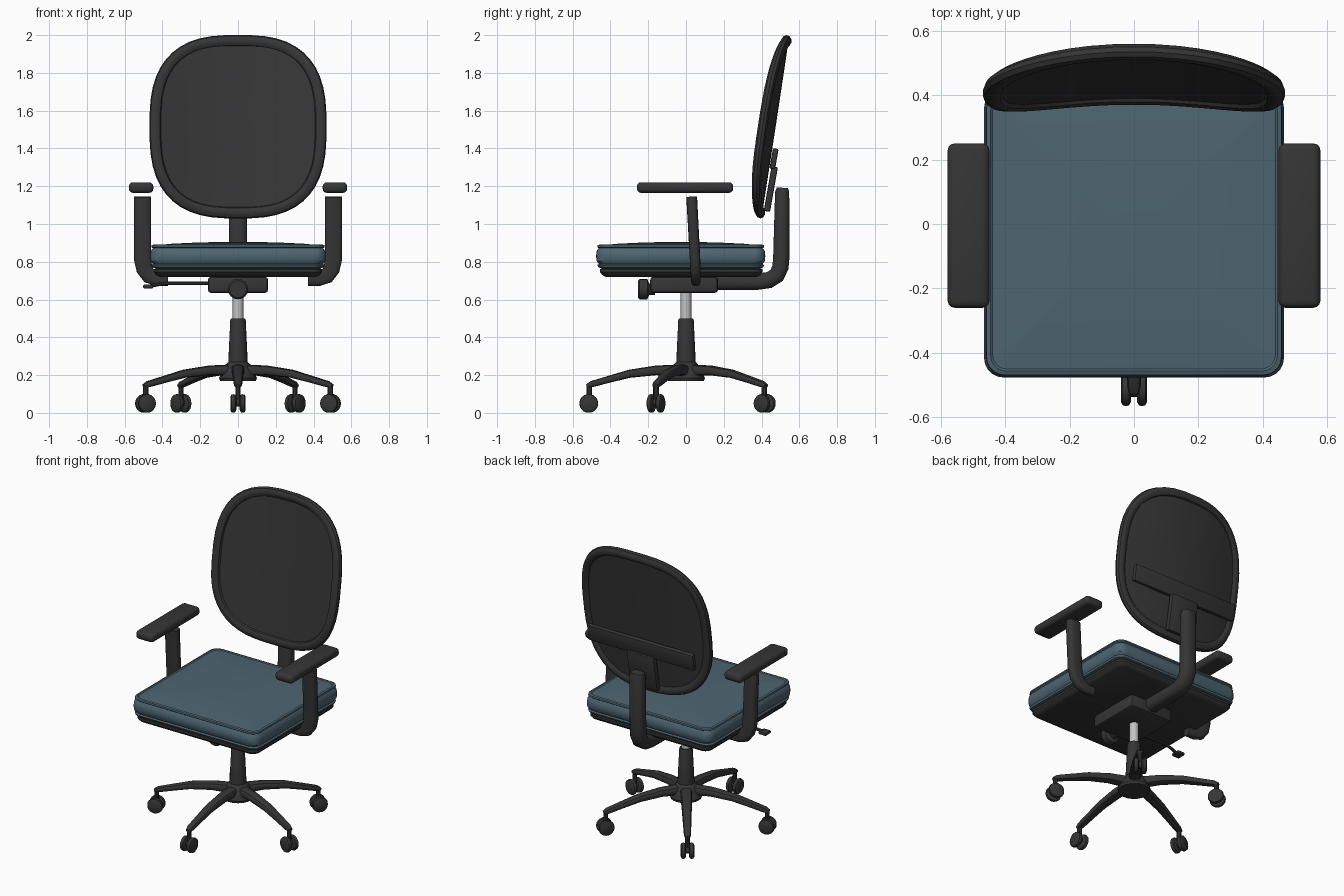
import bpy, bmesh, math
from mathutils import Vector, Matrix

if "Cube" in bpy.data.objects:
    bpy.data.objects.remove(bpy.data.objects["Cube"])


def material(name, rgb):
    m = bpy.data.materials.new(name)
    m.diffuse_color = (*rgb, 1)
    m.use_nodes = True
    m.node_tree.nodes["Principled BSDF"].inputs["Base Color"].default_value = m.diffuse_color
    return m


BLACK = material("black_plastic", (0.036, 0.036, 0.036))
BLUE = material("blue_fabric", (0.075, 0.13, 0.165))
SILVER = material("silver_metal", (0.55, 0.55, 0.56))


def finish(name, bm, mat, matrix=None, angle=35):
    bmesh.ops.recalc_face_normals(bm, faces=bm.faces)
    me = bpy.data.meshes.new(name)
    bm.to_mesh(me)
    bm.free()
    if matrix:
        me.transform(matrix)
    me.materials.append(mat)
    ob = bpy.data.objects.new(name, me)
    bpy.context.collection.objects.link(ob)
    bpy.ops.object.select_all(action='DESELECT')
    ob.select_set(True)
    bpy.context.view_layer.objects.active = ob
    bpy.ops.object.shade_smooth_by_angle(angle=math.radians(angle))
    return ob


def loft(name, rings, mat, cyclic=False, matrix=None, angle=35):
    """Skin a list of equal-length point rings."""
    bm = bmesh.new()
    vs = [[bm.verts.new(p) for p in r] for r in rings]
    n = len(vs[0])
    pairs = list(zip(vs, vs[1:])) + ([(vs[-1], vs[0])] if cyclic else [])
    for a, b in pairs:
        for i in range(n):
            j = (i + 1) % n
            bm.faces.new((a[i], a[j], b[j], b[i]))
    if not cyclic:
        bm.faces.new(vs[0])
        bm.faces.new(vs[-1])
    return finish(name, bm, mat, matrix, angle)


def oval(a, b, p=2.0, n=12):
    """Superellipse outline; a higher p is squarer."""
    out = []
    for i in range(n):
        t = 2 * math.pi * (i + 0.5) / n
        c, s = math.cos(t), math.sin(t)
        out.append((a * math.copysign(abs(c) ** (2 / p), c),
                    b * math.copysign(abs(s) ** (2 / p), s)))
    return out


def sweep(name, path, sizes, side, mat, p=2.0, n=12, cyclic=False, matrix=None):
    """Sweep an oval (side half-size, in-plane half-size) along a path."""
    path = [Vector(q) for q in path]
    side = Vector(side)
    rings = []
    for i, q in enumerate(path):
        if cyclic:
            t = path[(i + 1) % len(path)] - path[i - 1]
        else:
            t = path[min(i + 1, len(path) - 1)] - path[max(i - 1, 0)]
        nrm = side.cross(t).normalized()
        sd = t.cross(nrm).normalized()
        a, b = sizes[i] if isinstance(sizes, list) else sizes
        rings.append([q + sd * u + nrm * v for u, v in oval(a, b, p, n)])
    return loft(name, rings, mat, cyclic, matrix)


def lathe(name, profile, mat, matrix=None, n=20):
    return loft(name, [[(r * math.cos(2 * math.pi * i / n), r * math.sin(2 * math.pi * i / n), z)
                        for i in range(n)] for r, z in profile], mat, matrix=matrix)


def box(name, center, size, mat, bevel=0.01, segs=2, rot=None):
    bm = bmesh.new()
    bmesh.ops.create_cube(bm, size=1)
    bmesh.ops.scale(bm, vec=size, verts=bm.verts)
    bmesh.ops.bevel(bm, geom=bm.edges[:], offset=bevel, segments=segs, profile=0.5, affect='EDGES')
    m = Matrix.Translation(center)
    return finish(name, bm, mat, m @ rot if rot else m)


def slab(name, hx, hy, cy, radius, profile, mat):
    """Rounded rectangle stacked through (inset, z) steps."""
    rings = []
    for inset, z in profile:
        r = max(radius - inset * 0.5, 0.015)
        ring = []
        for k, (sx, sy) in enumerate(((1, 1), (-1, 1), (-1, -1), (1, -1))):
            for i in range(6):
                t = math.pi / 2 * (k + i / 5)
                ring.append((sx * (hx - inset - r) + r * math.cos(t),
                             cy + sy * (hy - inset - r) + r * math.sin(t), z))
        rings.append(ring)
    return loft(name, rings, mat)


# Five-star base with twin-wheel casters
lathe("base_hub", [(0.095, 0.17), (0.1, 0.185), (0.085, 0.22), (0.06, 0.262), (0.05, 0.27)], BLACK)
for k in range(5):
    turn = Matrix.Rotation(math.radians(-90 + 72 * k), 4, 'Z')
    sweep("base_leg", [(0.04, 0, 0.225), (0.16, 0, 0.225), (0.30, 0, 0.207), (0.40, 0, 0.18),
                       (0.50, 0, 0.152), (0.525, 0, 0.143)],
          [(0.036, 0.032), (0.034, 0.026), (0.03, 0.022), (0.026, 0.019), (0.022, 0.017), (0.016, 0.01)],
          (0, 1, 0), BLACK, p=2.8, matrix=turn)
    lathe("caster_stem", [(0.015, 0.06), (0.015, 0.15)], BLACK,
          turn @ Matrix.Translation((0.513, 0, 0)), 10)
    for s in (-1, 1):
        axle = Matrix.Translation((0.515, s * 0.025, 0.05)) @ Matrix.Rotation(math.pi / 2, 4, 'X')
        lathe("caster_wheel", [(0.036, -0.016), (0.047, -0.01), (0.05, 0), (0.047, 0.01), (0.036, 0.016)],
              BLACK, turn @ axle, 18)
    lathe("caster_axle", [(0.022, -0.02), (0.022, 0.02)], BLACK,
          turn @ Matrix.Translation((0.515, 0, 0.055)) @ Matrix.Rotation(math.pi / 2, 4, 'X'), 12)

# Gas lift
lathe("column_sleeve", [(0.052, 0.24), (0.05, 0.3), (0.041, 0.49), (0.037, 0.5)], BLACK)
lathe("lift_piston", [(0.028, 0.49), (0.028, 0.65)], SILVER)

# Tilt mechanism, tension knob and height lever
box("tilt_mechanism", (0, -0.01, 0.678), (0.32, 0.36, 0.086), BLACK, 0.018)
lathe("tension_knob", [(0.045, 0), (0.054, 0.01), (0.054, 0.05), (0.03, 0.06), (0.03, 0.09)], BLACK,
      Matrix.Translation((0, -0.255, 0.655)) @ Matrix.Rotation(-math.pi / 2, 4, 'X'), 16)
sweep("lever_rod", [(-0.14, -0.13, 0.687), (-0.36, -0.13, 0.687), (-0.41, -0.14, 0.682), (-0.46, -0.15, 0.672)],
      (0.01, 0.01), (0, 1, 0), BLACK, n=8)
box("lever_paddle", (-0.475, -0.15, 0.669), (0.055, 0.06, 0.02), BLACK, 0.007)

# Seat pan and cushion with piped edges
slab("seat_pan", 0.445, 0.43, -0.025, 0.05,
     [(0.03, 0.72), (0.012, 0.73), (0.0, 0.745), (0.0, 0.76), (0.015, 0.768)], BLACK)
slab("seat_cushion", 0.465, 0.448, -0.028, 0.06,
     [(0.035, 0.764), (0.012, 0.77), (0.006, 0.782), (0.014, 0.789), (0.002, 0.805), (0, 0.83),
      (0.003, 0.857), (0.014, 0.872), (0.006, 0.878), (0.008, 0.888), (0.02, 0.892), (0.026, 0.887),
      (0.12, 0.896), (0.25, 0.902), (0.38, 0.905)], BLUE)

# Armrests
for s in (-1, 1):
    box("arm_pad", (s * 0.513, -0.005, 1.193), (0.13, 0.51, 0.056), BLACK, 0.022, 3)
    sweep("arm_upright", [(s * 0.37, 0.052, 0.708), (s * 0.43, 0.052, 0.71), (s * 0.47, 0.052, 0.725),
                          (s * 0.495, 0.05, 0.76), (s * 0.505, 0.048, 0.81), (s * 0.505, 0.03, 1.145)],
          [(0.024, 0.036), (0.025, 0.038), (0.026, 0.042), (0.027, 0.044), (0.028, 0.046), (0.029, 0.046)],
          (0, 1, 0), BLACK, p=3.2, n=16)

# Back support bar
sweep("back_bar", [(0, 0.12, 0.693), (0, 0.38, 0.695), (0, 0.44, 0.703), (0, 0.48, 0.728),
                   (0, 0.50, 0.77), (0, 0.505, 0.83), (0, 0.509, 1.17), (0, 0.51, 1.192)],
      [(0.048, 0.044)] * 6 + [(0.05, 0.038), (0.044, 0.03)], (1, 0, 0), BLACK, p=2.6, n=16)


# Curved, reclined backrest
def back_point(x, z, off=0.0):
    return (x, 0.395 + 0.153 * (z - 1.06) - 0.06 * (x / 0.44) ** 2 + off, z)


def back_ring(k, off=0.0):
    return [back_point(x * k, 1.515 + z * k, off) for x, z in oval(0.438, 0.455, 2.8, 48)]


sweep("back_rim", back_ring(1), (0.026, 0.031), (0, 1, 0), BLACK, n=10, cyclic=True)
scales = (0.05, 0.25, 0.5, 0.75, 0.97)
loft("back_panel", [back_ring(k, -0.01) for k in scales] + [back_ring(k, 0.01) for k in scales[::-1]], BLACK)

# Rear brackets joining backrest to bar
lean = Matrix.Rotation(math.radians(-10), 4, 'X')
box("back_crossbar", (0, 0.466, 1.345), (0.78, 0.03, 0.11), BLACK, 0.008, rot=lean)
box("back_bracket", (0, 0.449, 1.185), (0.2, 0.034, 0.24), BLACK, 0.008, rot=lean)
